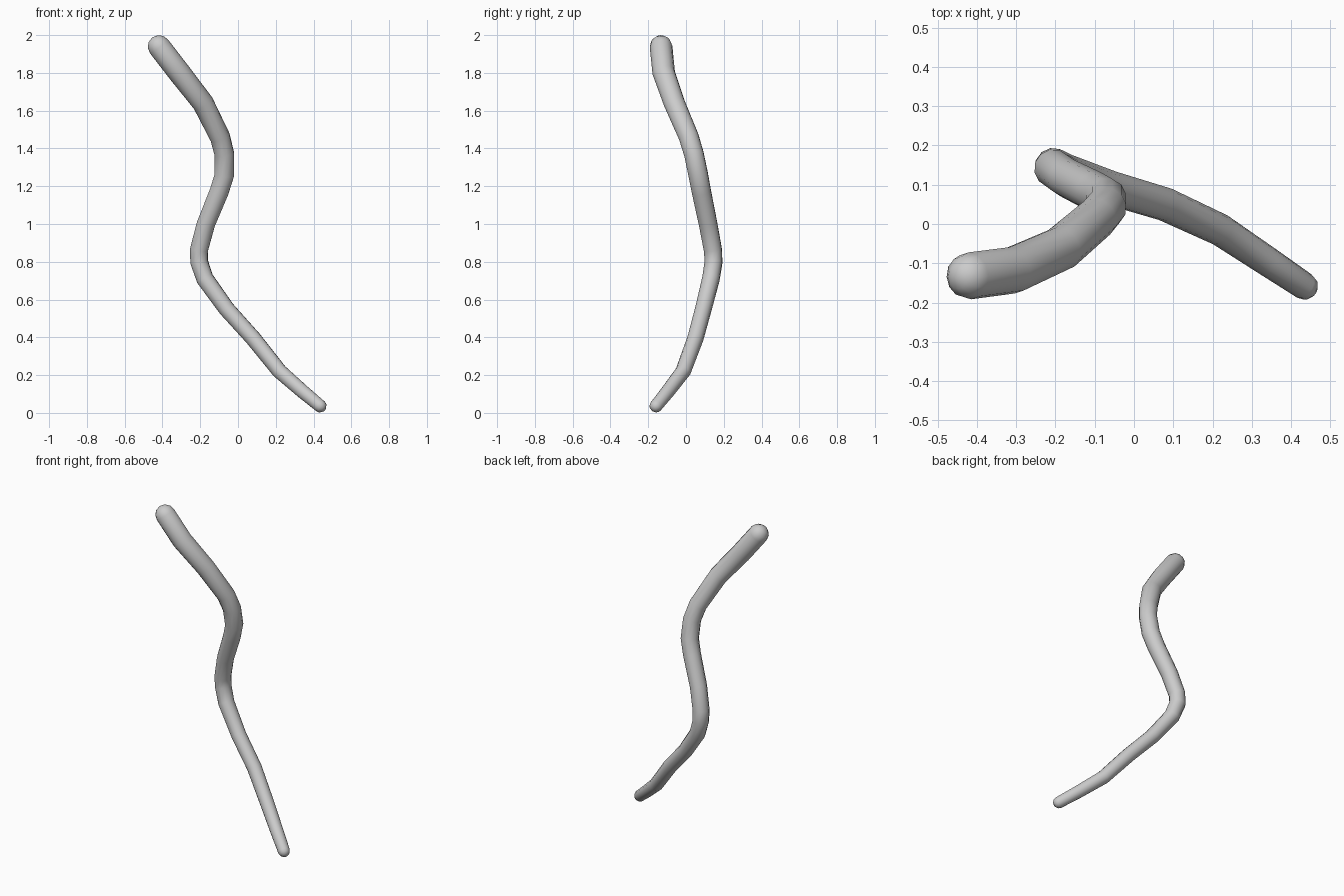
import bpy, bmesh
from math import sin, cos, pi
from mathutils import Vector

if "Cube" in bpy.data.objects:
    bpy.data.objects.remove(bpy.data.objects["Cube"])

# Centre line of the bent rod: x, y, z, radius
PATH = [
    (-.418, -.132, 1.940, .060), (-.310, -.118, 1.80, .060), (-.185, -.062, 1.64, .057),
    (-.095, .015, 1.46, .054), (-.072, .042, 1.37, .053), (-.072, .065, 1.26, .053),
    (-.100, .082, 1.17, .052), (-.170, .117, 1.00, .050), (-.206, .142, .865, .049),
    (-.206, .146, .80, .048), (-.175, .132, .71, .047), (-.060, .092, .55, .044),
    (.080, .050, .395, .043), (.220, -.015, .22, .041), (.340, -.095, .115, .038),
    (.434, -.158, .037, .035)]
SIDES = 12

pts = [Vector(p[:3]) for p in PATH]
rad = [p[3] for p in PATH]
n = len(pts)
tans = [(pts[min(i + 1, n - 1)] - pts[max(i - 1, 0)]).normalized() for i in range(n)]

# Ring stations, with rounded caps at both ends
stations = list(zip(pts, tans, rad))
for a in (30, 60):
    a = a * pi / 180
    stations.insert(0, (pts[0] - tans[0] * rad[0] * sin(a), tans[0], rad[0] * cos(a)))
    stations.append((pts[-1] + tans[-1] * rad[-1] * sin(a), tans[-1], rad[-1] * cos(a)))

bm = bmesh.new()
side = Vector((0, 1, 0))
rings = []
for c, t, r in stations:
    side = (side - t * side.dot(t)).normalized()
    other = t.cross(side)
    rings.append([bm.verts.new(c + (side * cos(2 * pi * k / SIDES) + other * sin(2 * pi * k / SIDES)) * r)
                  for k in range(SIDES)])
tips = [bm.verts.new(pts[0] - tans[0] * rad[0]), bm.verts.new(pts[-1] + tans[-1] * rad[-1])]

for k in range(SIDES):
    j = (k + 1) % SIDES
    for a, b in zip(rings, rings[1:]):
        bm.faces.new((a[k], a[j], b[j], b[k]))
    bm.faces.new((tips[0], rings[0][j], rings[0][k]))
    bm.faces.new((tips[1], rings[-1][k], rings[-1][j]))
bmesh.ops.recalc_face_normals(bm, faces=bm.faces)

mesh = bpy.data.meshes.new("bent_rod")
bm.to_mesh(mesh)
bm.free()
for f in mesh.polygons:
    f.use_smooth = True
rod = bpy.data.objects.new("bent_rod", mesh)
bpy.context.collection.objects.link(rod)
